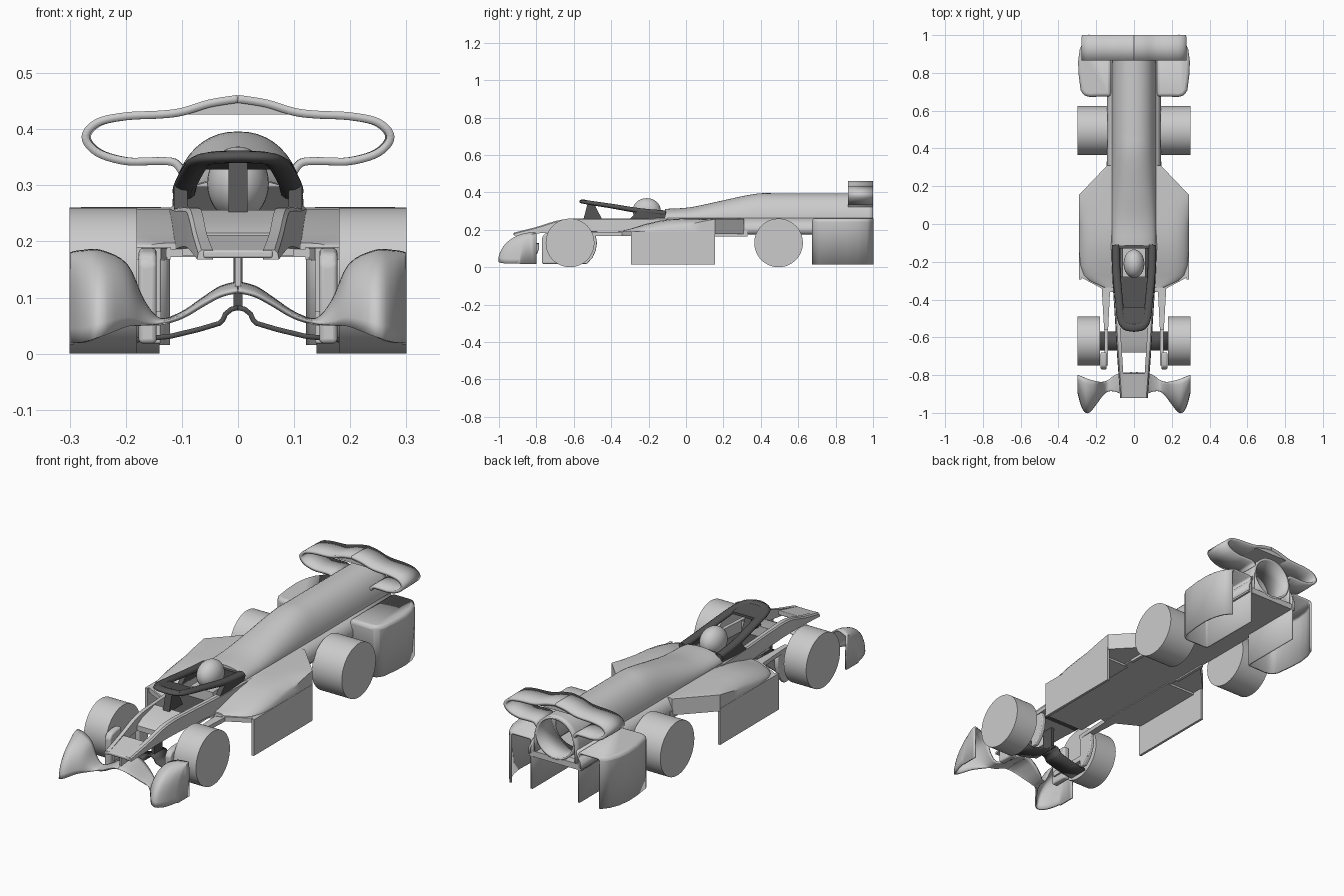
import bpy, bmesh, math
from mathutils import Vector, Matrix

if "Cube" in bpy.data.objects:
    bpy.data.objects.remove(bpy.data.objects["Cube"])

DARK = bpy.data.materials.new("dark_carbon")
DARK.diffuse_color = (0.09, 0.09, 0.09, 1)
DARK.use_nodes = True
DARK.node_tree.nodes["Principled BSDF"].inputs["Base Color"].default_value = DARK.diffuse_color


def finish(name, bm, mirror=False, solid=0, bevel=0, dark=False, angle=35, offset=0):
    bmesh.ops.recalc_face_normals(bm, faces=bm.faces)
    me = bpy.data.meshes.new(name)
    bm.to_mesh(me)
    bm.free()
    ob = bpy.data.objects.new(name, me)
    bpy.context.collection.objects.link(ob)
    if dark:
        me.materials.append(DARK)
    bpy.ops.object.select_all(action='DESELECT')
    ob.select_set(True)
    bpy.context.view_layer.objects.active = ob
    bpy.ops.object.shade_smooth_by_angle(angle=math.radians(angle))
    if bevel:
        m = ob.modifiers.new("bevel", 'BEVEL')
        m.width, m.segments, m.limit_method = bevel, 3, 'ANGLE'
    if solid:
        m = ob.modifiers.new("thickness", 'SOLIDIFY')
        m.thickness, m.offset = solid, offset
    if mirror:
        ob.modifiers.new("mirror", 'MIRROR')
    return ob


def spline(pts, n=6):
    """Catmull-Rom curve through points of any dimension."""
    p = [pts[0]] + list(pts) + [pts[-1]]
    out = []
    for i in range(1, len(p) - 2):
        for k in range(n):
            t = k / n
            out.append(tuple(0.5 * (2*b + (c-a)*t + (2*a-5*b+4*c-d)*t*t + (3*b-a-3*c+d)*t**3)
                             for a, b, c, d in zip(p[i-1], p[i], p[i+1], p[i+2])))
    return out + [tuple(pts[-1])]


def loft(name, sections, closed=False, cap_start=False, cap_end=False, **kw):
    bm = bmesh.new()
    rows = [[bm.verts.new(v) for v in s] for s in sections]
    n = len(rows[0])
    for a, b in zip(rows, rows[1:]):
        for i in range(n if closed else n - 1):
            j = (i + 1) % n
            bm.faces.new((a[i], a[j], b[j], b[i]))
    if cap_start:
        bm.faces.new(rows[0])
    if cap_end:
        bm.faces.new(rows[-1])
    return finish(name, bm, **kw)


def prism(name, pts, axis, a, b, **kw):
    """Extrude a 2D outline along an axis; the outline uses the other two axes in order."""
    def put(p, d):
        v = list(p)
        v.insert('xyz'.index(axis), d)
        return v
    return loft(name, [[put(p, a) for p in pts], [put(p, b) for p in pts]],
                closed=True, cap_start=True, cap_end=True, **kw)


def box(name, x0, x1, y0, y1, z0, z1, **kw):
    return prism(name, [(x0, y0), (x1, y0), (x1, y1), (x0, y1)], 'z', z0, z1, **kw)


# wheels
for name, y, inner in (("front_wheels", -0.62, 0.18), ("rear_wheels", 0.495, 0.14)):
    bm = bmesh.new()
    bmesh.ops.create_cone(bm, cap_ends=True, segments=64, radius1=0.13, radius2=0.13, depth=0.3 - inner,
                          matrix=Matrix.Translation(((0.3 + inner) / 2, y, 0.13)) @ Matrix.Rotation(math.pi/2, 4, 'Y'))
    finish(name, bm, mirror=True)

# engine cover: rounded tube, open at the back
cover = []
for y, w, top in spline([(-.11, .112, .307), (.02, .112, .315), (.18, .112, .348), (.37, .112, .387),
                         (.5, .112, .39), (.8, .111, .39), (1.0, .108, .39)], 5):
    arch = [(w * math.copysign(abs(math.cos(t))**.9, math.cos(t)), y, .26 + (top - .26) * math.sin(t))
            for t in [math.pi * i / 24 for i in range(1, 24)]]
    cover.append([(w, y, .2), (w, y, .26)] + arch + [(-w, y, .26), (-w, y, .2)])
loft("engine_cover", cover, solid=0.01, cap_start=True)
# exhaust ring at the tail
ring = [(math.cos(2*math.pi*i/40), math.sin(2*math.pi*i/40)) for i in range(40)]
loft("exhaust_ring", [[(.1*c, y, .291 + .096*s) for c, s in ring] for y in (.86, 1.0)], closed=True, solid=.01)

# lower body sides and floor
loft("lower_body", [[(w, y, .18), (w, y, .21), (.112, y, .262)] for y, w in
                    ((-.11, .125), (.15, .14), (.31, .138), (.7, .138), (1.0, .138))], mirror=True, solid=0.01)
box("floor", -.14, .14, -.36, 1.0, .172, .186)

# side pods: round at the front, full height at the back edge
pods = []
for y, xo, zt, ze in ((-.335, .16, .197, .19), (-.3, .235, .205, .19), (-.27, .265, .214, .191),
                      (-.22, .283, .23, .194), (-.15, .29, .247, .201), (-.08, .29, .258, .211),
                      (0, .29, .26, .225), (.08, .29, .26, .243), (.155, .29, .26, .257), (.31, .142, .26, .257)):
    w = xo - .1
    pods.append([(.1, y, .178), (.1, y, zt), (.1 + w*.45, y, zt), (.1 + w*.7, y, zt - (zt-ze)*.1),
                 (.1 + w*.86, y, zt - (zt-ze)*.38), (.1 + w*.95, y, zt - (zt-ze)*.7), (xo, y, ze), (xo, y, .178)])
loft("side_pods", pods, closed=True, cap_start=True, cap_end=True, mirror=True, angle=40)
prism("side_pod_plates", [(.12, -.36), (.165, -.345), (.285, -.28), (.29, .1), (.12, .1)], 'z', .168, .19, mirror=True)
box("side_pod_panels", .279, .291, -.295, .155, .015, .19, mirror=True)
box("side_pod_braces", .13, .145, .15, .33, .165, .2, mirror=True)

# rear wheel pods: shell open at the bottom and back
bm = bmesh.new()
plan = [(.126, 1.0), (.126, .68), (.235, .678), (.262, .685), (.278, .71), (.288, .79), (.291, .86),
        (.283, .92), (.265, .965), (.237, 1.0)]
lo, hi = [[bm.verts.new((x, y, z)) for x, y in plan] for z in (.015, .256)]
bm.faces.new(hi)
for i in range(len(plan) - 1):
    bm.faces.new((lo[i], lo[i+1], hi[i+1], hi[i]))
finish("rear_pods", bm, mirror=True, solid=.01, bevel=.012, angle=40)
box("tail_crossbar", -.13, .13, .96, 1.0, .18, .2)

# rear wing: thin loop joined to the cover
wing = spline([(0, .454), (.05, .446), (.1, .431), (.14, .426), (.2, .423), (.25, .412), (.272, .386),
               (.25, .358), (.2, .343), (.15, .343), (.115, .341), (.1, .325)], 5)
loft("rear_wing", [[(x * s, y, z) for x, z in wing] for y, s in ((.866, 1), (.93, 1), (1.0, .99))],
     mirror=True, solid=.014)
prism("wing_centre", [(-.11, .426), (.11, .426), (.05, .446), (0, .455), (-.05, .446)], 'y', .87, .995)

# nose rails
rails = [[(a, y, zb), (b, y, zb), (b - .002, y, zt - .006), (b - .008, y, zt), (a, y, zt)]
         for y, a, b, zb, zt in spline([(-.92, .045, .073, .168, .185), (-.8, .056, .082, .18, .215),
                                        (-.66, .065, .092, .19, .255), (-.5, .076, .101, .19, .26),
                                        (-.3, .088, .114, .185, .26), (-.1, .094, .124, .18, .264)], 4)]
loft("nose_rails", rails, closed=True, cap_start=True, cap_end=True, mirror=True)
prism("nose_tip", [(-.922, .17), (-.922, .184), (-.79, .212), (-.79, .19)], 'x', -.062, .062, bevel=.004)
prism("nose_deck", [(-.68, .19), (-.68, .215), (-.64, .235), (-.53, .256), (-.53, .19)], 'x', -.078, .078)
prism("nose_fin", [(-.9, .115), (-.8, .115), (-.8, .19), (-.9, .18)], 'x', -.005, .005)
box("cockpit_floor", -.092, .092, -.54, -.1, .187, .205, dark=True)
box("nose_underside", -.1, .1, -.5, -.1, .175, .187)

# cockpit head guard: a band that thickens to the back
path = [(x, y, z, .011 + .01 * (y + .56)) for y, x, z in
        spline([(-.11, .096, .288), (-.25, .093, .302), (-.4, .08, .327), (-.5, .068, .342),
                (-.54, .045, .349), (-.55, 0, .351)], 6)]
secs = []
for i, (x, y, z, h) in enumerate(path):
    a, b = path[max(i-1, 0)], path[min(i+1, len(path)-1)]
    n = Vector((b[1] - a[1], -(b[0] - a[0]), 0)).normalized()
    if i == len(path) - 1:
        n = Vector((0, -1, 0))
    elif n.x < 0:
        n = -n
    secs.append([(x + n.x*.021*math.cos(t), y + n.y*.021*math.cos(t), z + h*math.sin(t))
                 for t in [2*math.pi*k/12 for k in range(12)]])
loft("head_guard", secs, closed=True, cap_start=True, mirror=True, dark=True, angle=60)
prism("guard_front", [(-.54, .344), (-.54, .357), (-.44, .34), (-.44, .328)], 'x', -.066, .066, dark=True)
prism("guard_mounts", [(-.3, .258), (-.26, .302), (-.11, .295), (-.11, .255)], 'x', .09, .114, mirror=True, dark=True)
prism("guard_pillar", [(-.55, .25), (-.445, .25), (-.49, .335), (-.525, .345)], 'x', -.017, .017, dark=True)
box("cockpit_back", -.1, .1, -.13, -.108, .19, .298, dark=True)
bm = bmesh.new()
bmesh.ops.create_uvsphere(bm, u_segments=32, v_segments=20, radius=1,
                          matrix=Matrix.Translation((0, -.21, .303)) @ Matrix.Diagonal((.055, .075, .066, 1)))
finish("helmet", bm)
prism("driver_body", [(-.07, .2), (.07, .2), (.06, .255), (-.06, .255)], 'y', -.28, -.13)

# front suspension strip with a centre arch
arm = [(.0, .082), (.012, .079), (.022, .071), (.027, .06), (.033, .054), (.07, .043), (.12, .031), (.185, .024)]
loft("suspension", [[(x, y, z) for x, z in arm] for y in (-.67, -.57)], mirror=True, solid=.009, dark=True)
box("suspension_post", -.008, .008, -.65, -.59, .082, .2, dark=True)

# inner wheel fairings and the arms that carry them
prism("front_fairings", [(-.77, .018), (-.77, .16), (-.755, .18), (-.72, .188), (-.68, .188), (-.68, .018)],
      'x', .145, .177, mirror=True, bevel=.008)
prism("rear_fairings", [(-.56, .018), (-.56, .188), (-.5, .188), (-.482, .165), (-.476, .13), (-.482, .09),
                        (-.5, .05), (-.53, .018)], 'x', .137, .158, mirror=True, bevel=.004)
prism("fairing_arms", [(.137, -.56), (.158, -.56), (.172, -.32), (.125, -.32)], 'z', .168, .188, mirror=True)
box("fairing_rails", .137, .157, -.75, -.5, .05, .075, mirror=True)

# front wing: low centre sweeping out into fenders with side walls
stations = spline([(0, -.915, -.785, .11, .125), (.03, -.91, -.785, .103, .117), (.06, -.9, -.787, .088, .098),
                   (.1, -.885, -.8, .065, .071), (.14, -.885, -.828, .053, .06), (.17, -.91, -.836, .05, .093),
                   (.2, -.95, -.832, .048, .157), (.245, -1.0, -.82, .03, .181), (.275, -.965, -.808, .02, .181),
                   (.296, -.89, -.8, .02, .178)], 4)
T = [math.pi / 2 * i / 10 for i in range(11)]
front = [[(x, max(-.998, yf + (yr - yf) * (1 - math.cos(t))), zf + (zr - zf) * math.sin(t)) for t in T]
         for x, yf, yr, zf, zr in stations]
front.append([(.296, y, .016) for _, y, _ in front[-1]])
loft("front_wing", front, mirror=True, solid=.008, angle=50)
